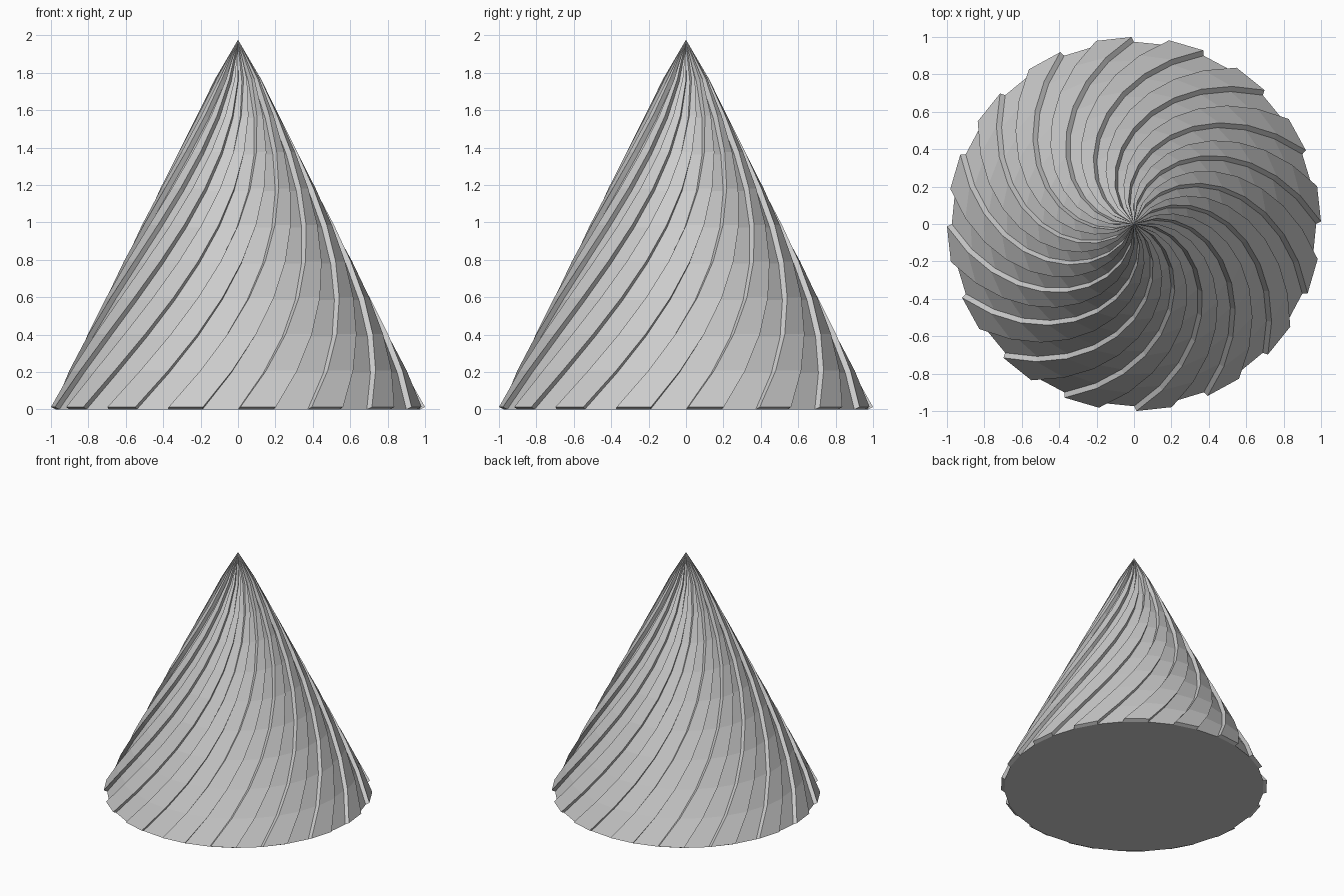
import bpy, bmesh
from math import pi, cos, sin
from mathutils import Vector, Matrix

if "Cube" in bpy.data.objects:
    bpy.data.objects.remove(bpy.data.objects["Cube"])

SIDES, RINGS = 32, 10
R, H, RAISE = 0.974, 1.948, 0.029
TOP = H + RAISE
TWIST = pi / 2

bm = bmesh.new()

# Straight cone: stacked rings tapering to a point
rings = []
for j in range(RINGS):
    t = j / RINGS
    rings.append([bm.verts.new((R * (1 - t) * cos(a), R * (1 - t) * sin(a), H * t))
                  for a in (-pi / 2 + 2 * pi * i / SIDES for i in range(SIDES))])
apex = bm.verts.new((0, 0, H))
ribs = []
for i in range(SIDES):
    k = (i + 1) % SIDES
    strip = [bm.faces.new((lo[i], lo[k], up[k], up[i])) for lo, up in zip(rings, rings[1:])]
    strip.append(bm.faces.new((rings[-1][i], rings[-1][k], apex)))
    if i % 2 == 0:
        ribs += strip
bm.faces.new(rings[0][::-1])
bm.normal_update()

# Raised ribs: every other strip pushed out along its normals
geom = bmesh.ops.extrude_face_region(bm, geom=ribs)["geom"]
old = [f for f in ribs if f.is_valid]
if old:
    bmesh.ops.delete(bm, geom=old, context='FACES')
new_faces = {f for f in geom if isinstance(f, bmesh.types.BMFace)}
for f in new_faces:
    f.normal_update()
moves = []
for v in [g for g in geom if isinstance(g, bmesh.types.BMVert)]:
    n = sum((f.normal for f in v.link_faces if f in new_faces), Vector())
    moves.append((v, n.normalized() * RAISE))
for v, d in moves:
    v.co += d

# Quarter-turn twist from base to tip
for v in bm.verts:
    v.co = Matrix.Rotation(TWIST * v.co.z / TOP, 3, 'Z') @ v.co

bmesh.ops.recalc_face_normals(bm, faces=bm.faces[:])
mesh = bpy.data.meshes.new("twisted_cone")
bm.to_mesh(mesh)
bm.free()
bpy.context.collection.objects.link(bpy.data.objects.new("twisted_cone", mesh))
